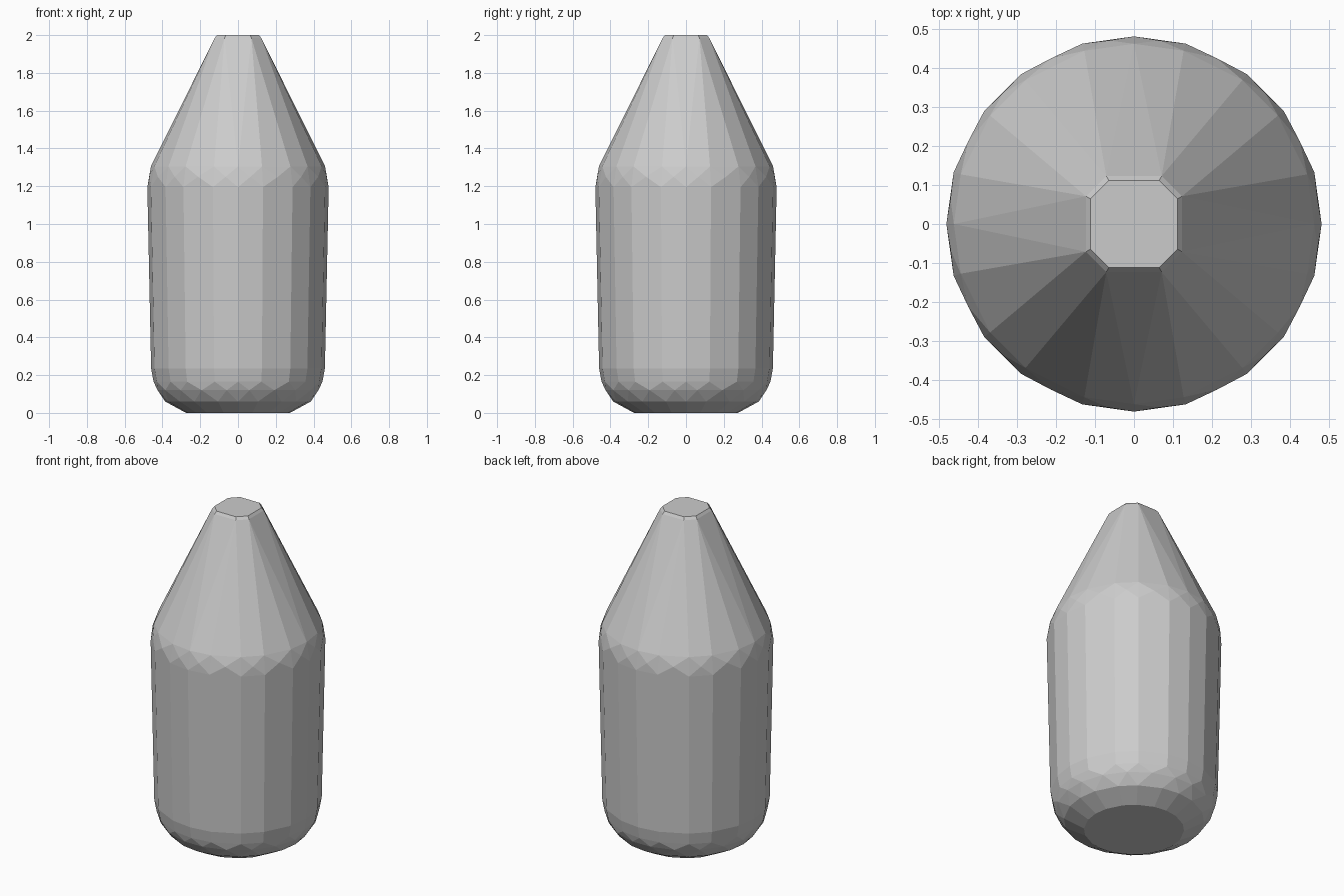
import bpy, bmesh
from math import radians, cos, sin

if "Cube" in bpy.data.objects:
    bpy.data.objects.remove(bpy.data.objects["Cube"])

# Facet directions of one quadrant, repeated round the body
QUADRANT = [0, 16, 37, 53, 74]
MAIN = [a + 90 * q for q in range(4) for a in QUADRANT]
STAGGER = [(a + b) / 2 for a, b in zip(MAIN, MAIN[1:] + [360])]
OCTAGON = [a + 90 * q for q in range(4) for a in (30, 60)]

# Rings of the shell: radius, height, facet directions
RINGS = [
    (0.275, 0.0, MAIN),
    (0.385, 0.06, MAIN),
    (0.430, 0.12, STAGGER),
    (0.447, 0.165, MAIN),
    (0.460, 0.235, MAIN),
    (0.480, 1.195, MAIN),
    (0.474, 1.25, STAGGER),
    (0.461, 1.305, MAIN),
    (0.142, 1.985, OCTAGON),
    (0.129, 2.0, OCTAGON),
]

# Convex bottle shell wrapped around the rings
bm = bmesh.new()
for r, z, angles in RINGS:
    for a in angles:
        t = radians(a)
        bm.verts.new((r * cos(t), r * sin(t), z))
hull = bmesh.ops.convex_hull(bm, input=bm.verts[:])
loose = [v for v in bm.verts if not v.link_faces]
bmesh.ops.delete(bm, geom=loose, context='VERTS')

# Merge coplanar triangles into clean flat facets
bmesh.ops.dissolve_limit(bm, angle_limit=radians(1), verts=bm.verts[:], edges=bm.edges[:])
bmesh.ops.recalc_face_normals(bm, faces=bm.faces[:])

mesh = bpy.data.meshes.new("bottle_shell")
bm.to_mesh(mesh)
bm.free()
bottle = bpy.data.objects.new("bottle_shell", mesh)
bpy.context.collection.objects.link(bottle)
